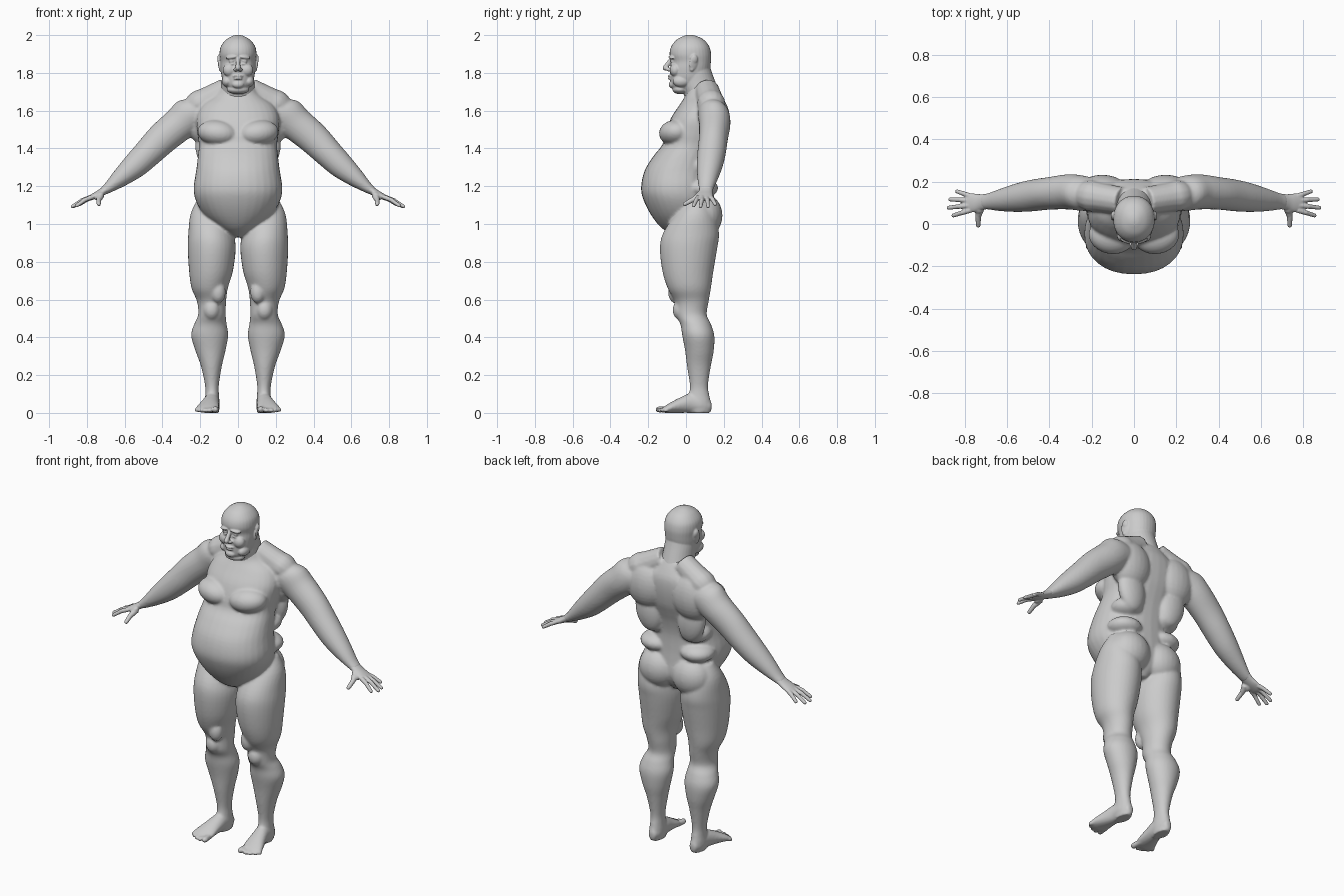
import bpy, bmesh, math
from mathutils import Vector, Matrix

X, Y, Z = Vector((1, 0, 0)), Vector((0, 1, 0)), Vector((0, 0, 1))


def loft(bm, rows, u, v, power=2.0, sides=32, steps=4):
    """Closed skin through rows of (x, y, z, radius along u, radius along v)."""
    pts = []
    for i in range(len(rows) - 1):
        a, b, c, d = (rows[max(0, min(len(rows) - 1, k))] for k in (i - 1, i, i + 1, i + 2))
        for s in range(steps):
            t = s / steps
            pts.append([0.5 * (2 * q + (r - p) * t + (2 * p - 5 * q + 4 * r - w) * t * t
                               + (3 * q - p - 3 * r + w) * t ** 3)
                        for p, q, r, w in zip(a, b, c, d)])
    pts.append(rows[-1])
    rings = []
    for x, y, z, ru, rv in pts:
        ring = []
        for k in range(sides):
            c, s = math.cos(2 * math.pi * k / sides), math.sin(2 * math.pi * k / sides)
            c = math.copysign(abs(c) ** (2 / power), c)
            s = math.copysign(abs(s) ** (2 / power), s)
            ring.append(bm.verts.new(Vector((x, y, z)) + u * (ru * c) + v * (rv * s)))
        rings.append(ring)
    for r0, r1 in zip(rings, rings[1:]):
        for k in range(sides):
            j = (k + 1) % sides
            bm.faces.new((r0[k], r0[j], r1[j], r1[k]))
    bm.faces.new(rings[0])
    bm.faces.new(rings[-1])


def stack(bm, table, power=2.0):
    """Upright loft from rows of (z, centre x, half width, front y, back y)."""
    loft(bm, [(x, (f + b) / 2, z, w, (b - f) / 2) for z, x, w, f, b in table], X, Y, power)


def blob(bm, pos, size, tilt=(0, 0, 0)):
    rot = Matrix.Rotation(tilt[2], 4, 'Z') @ Matrix.Rotation(tilt[1], 4, 'Y') @ Matrix.Rotation(tilt[0], 4, 'X')
    bmesh.ops.create_uvsphere(bm, u_segments=24, v_segments=16, radius=1,
                              matrix=Matrix.Translation(pos) @ rot @ Matrix.Diagonal((*size, 1)))


def bone(bm, p, q, r0, r1):
    """Round-ended digit from p to q."""
    p, q = Vector(p), Vector(q)
    d = (q - p).normalized()
    u = d.orthogonal().normalized()
    mid = p.lerp(q, 0.5)
    rows = [(*p, r0, r0), (*mid, (r0 + r1) / 2, (r0 + r1) / 2), (*(q - d * r1), r1, r1),
            (*(q - d * r1 * 0.4), r1 * .8, r1 * .8), (*q, r1 * .25, r1 * .25)]
    loft(bm, rows, u, d.cross(u), sides=14)


def mirror(bm):
    new = bmesh.ops.duplicate(bm, geom=bm.verts[:] + bm.edges[:] + bm.faces[:])["geom"]
    for g in new:
        if isinstance(g, bmesh.types.BMVert):
            g.co.x *= -1


def fuse(bm, name, voxel, smooth):
    """Blend the overlapping volumes of a bmesh into one skin."""
    bmesh.ops.recalc_face_normals(bm, faces=bm.faces[:])
    mesh = bpy.data.meshes.new(name)
    bm.to_mesh(mesh)
    bm.free()
    obj = bpy.data.objects.new(name, mesh)
    bpy.context.collection.objects.link(obj)
    rm = obj.modifiers.new("blend", 'REMESH')
    rm.mode, rm.voxel_size, rm.use_smooth_shade = 'VOXEL', voxel, True
    sm = obj.modifiers.new("soften", 'SMOOTH')
    sm.factor, sm.iterations = 0.5, smooth
    return obj


# Body: paired parts first
body = bmesh.new()
# leg
stack(body, [(1.13, .13, .085, 0, .12), (1.05, .148, .104, -.06, .155), (.95, .143, .12, -.122, .175),
             (.87, .139, .127, -.138, .165), (.75, .143, .116, -.125, .145), (.66, .15, .096, -.097, .132),
             (.59, .14, .077, -.06, .12), (.52, .138, .073, -.055, .11), (.47, .146, .086, -.03, .132),
             (.41, .15, .098, -.02, .15), (.33, .146, .08, -.005, .147), (.25, .141, .056, .005, .132),
             (.15, .138, .037, .02, .117), (.10, .137, .036, .015, .122), (.05, .137, .040, .0, .132),
             (.0, .135, .035, .01, .128)])
blob(body, (.14, -.025, .545), (.046, .046, .055))
blob(body, (.105, -.055, .64), (.04, .04, .06))
# foot and toes
loft(body, [(.135, .135, .035, .02, .024), (.137, .09, .042, .038, .042), (.14, .03, .052, .042, .052),
            (.15, -.03, .041, .05, .041), (.16, -.08, .028, .06, .028), (.166, -.11, .019, .058, .019),
            (.168, -.125, .015, .045, .012)], X, Z)
for x0, x1, y1, r in ((.123, .118, -.162, .017), (.15, .15, -.16, .012), (.174, .178, -.152, .0115),
                      (.196, .204, -.138, .011), (.213, .226, -.118, .011)):
    bone(body, (x0, -.09, .02), (x1, y1, r), r, r)
# arm, square to its downward slope
arm_u = Vector((.69, 0, .72)).normalized()
loft(body, [(.14, .13, 1.60, .085, .07), (.24, .145, 1.582, .10, .083), (.31, .152, 1.528, .091, .083),
            (.40, .145, 1.453, .085, .077), (.48, .135, 1.373, .076, .075), (.55, .125, 1.305, .067, .068),
            (.62, .115, 1.245, .050, .055), (.68, .108, 1.196, .031, .041), (.715, .105, 1.172, .022, .034)],
     arm_u, Y)
# chest, shoulder blade, flank rolls, buttock
blob(body, (.108, -.058, 1.482), (.108, .084, .068), (0, -.12, .2))
blob(body, (.15, .145, 1.55), (.13, .088, .14))
blob(body, (.14, .145, 1.40), (.085, .05, .13), (0, .15, 0))
blob(body, (.13, .075, 1.19), (.10, .095, .055))
blob(body, (.125, .085, 1.31), (.088, .088, .055))
blob(body, (.108, .095, 1.045), (.118, .098, .115))
# sloping neck muscle
bone(body, (.06, .11, 1.71), (.27, .145, 1.60), .065, .075)
mirror(body)
# torso with hanging belly
stack(body, [(.93, 0, .035, -.05, .09), (.975, 0, .10, -.125, .13), (1.04, 0, .175, -.18, .155),
             (1.12, 0, .222, -.222, .15), (1.19, 0, .235, -.238, .145), (1.28, 0, .222, -.22, .145),
             (1.36, 0, .212, -.172, .16), (1.42, 0, .207, -.125, .18), (1.48, 0, .215, -.11, .20),
             (1.56, 0, .22, -.08, .212), (1.63, 0, .19, -.035, .21), (1.68, 0, .125, -.005, .19),
             (1.73, 0, .085, .0, .16)], 2.2)
fuse(body, "body", .008, 4)

# Head and neck
head = bmesh.new()
blob(head, (.045, -.056, 1.815), (.036, .03, .035))
blob(head, (.037, -.077, 1.882), (.03, .014, .009), (0, .12, .3))
blob(head, (.034, -.071, 1.862), (.015, .012, .010))
blob(head, (.034, -.073, 1.846), (.018, .009, .004), (0, .15, .3))
blob(head, (.012, -.092, 1.818), (.012, .014, .010))
blob(head, (.058, -.025, 1.755), (.028, .045, .03))
# ear
blob(head, (.097, .04, 1.855), (.007, .024, .043), (-.15, .12, .35))
blob(head, (.1, .045, 1.872), (.009, .018, .022), (0, .1, .3))
blob(head, (.094, .03, 1.822), (.008, .012, .014))
mirror(head)
stack(head, [(1.70, 0, .04, -.055, .04), (1.73, 0, .066, -.078, .08), (1.77, 0, .084, -.083, .115),
             (1.82, 0, .092, -.083, .127), (1.86, 0, .094, -.077, .132), (1.90, 0, .098, -.087, .133),
             (1.94, 0, .091, -.078, .123), (1.975, 0, .064, -.05, .095), (1.995, 0, .031, -.012, .055),
             (2.001, 0, .008, .012, .03)], 2.15)
stack(head, [(1.64, 0, .11, .0, .19), (1.69, 0, .094, -.012, .178), (1.74, 0, .087, -.035, .16),
             (1.80, 0, .085, -.04, .138), (1.84, 0, .08, -.03, .125)])
# nose, lips, chin and throat
bone(head, (0, -.074, 1.88), (0, -.118, 1.815), .010, .014)
blob(head, (0, -.083, 1.783), (.027, .014, .006))
blob(head, (0, -.082, 1.769), (.023, .014, .006))
blob(head, (0, -.07, 1.738), (.032, .022, .02))
blob(head, (0, -.03, 1.712), (.06, .042, .025))
fuse(head, "head", .0045, 2)

# Hands: palm, four fingers, thumb
hand = bmesh.new()
loft(hand, [(.69, .107, 1.189, .024, .036), (.725, .103, 1.166, .02, .038), (.755, .10, 1.15, .018, .044),
            (.785, .10, 1.136, .014, .044), (.797, .10, 1.13, .009, .036)], arm_u, Y)
for base, knuckle, tip in (((.775, .065, 1.142), (.825, .05, 1.122), (.862, .038, 1.092)),
                           ((.78, .088, 1.142), (.838, .082, 1.121), (.885, .076, 1.088)),
                           ((.78, .111, 1.14), (.832, .115, 1.119), (.878, .117, 1.088)),
                           ((.77, .131, 1.142), (.81, .145, 1.125), (.845, .157, 1.1))):
    bone(hand, base, knuckle, .0125, .0115)
    bone(hand, Vector(base).lerp(Vector(knuckle), .7), tip, .0115, .0095)
blob(hand, (.735, .073, 1.15), (.03, .026, .018), (0, .7, -.4))
bone(hand, (.725, .075, 1.152), (.74, .028, 1.122), .018, .014)
bone(hand, (.737, .038, 1.13), (.737, -.016, 1.10), .0135, .011)
mirror(hand)
fuse(hand, "hands", .004, 2)
